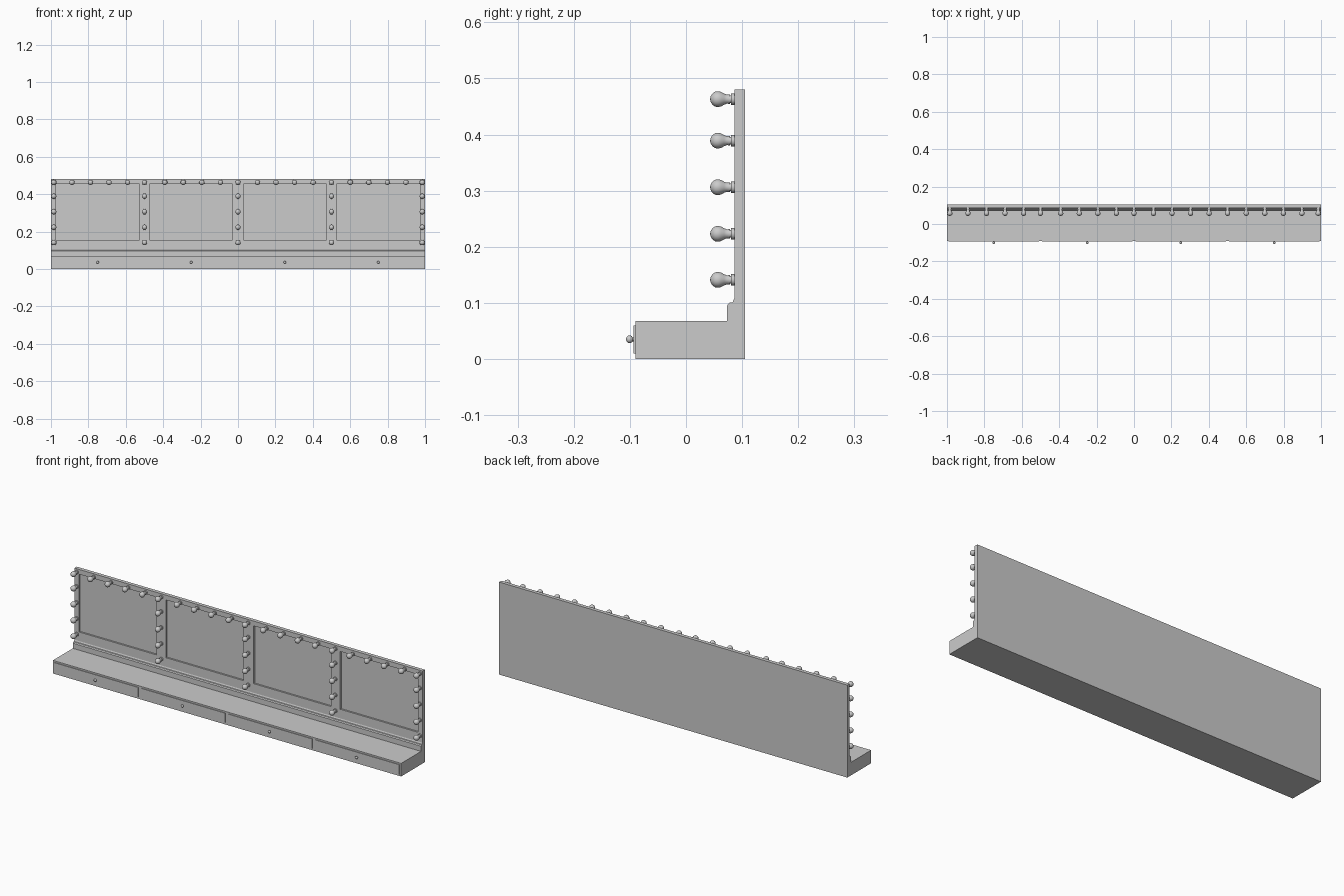
import bpy, bmesh
from math import pi
from mathutils import Vector, Matrix

if "Cube" in bpy.data.objects:
    bpy.data.objects.remove(bpy.data.objects["Cube"])


def make_object(name, bm):
    bmesh.ops.recalc_face_normals(bm, faces=bm.faces)
    mesh = bpy.data.meshes.new(name)
    bm.to_mesh(mesh)
    bm.free()
    ob = bpy.data.objects.new(name, mesh)
    bpy.context.collection.objects.link(ob)
    return ob


def extrude_profile(name, points, x0, x1):
    bm = bmesh.new()
    face = bm.faces.new([bm.verts.new((x0, y, z)) for y, z in points])
    out = bmesh.ops.extrude_face_region(bm, geom=[face])
    verts = [v for v in out["geom"] if isinstance(v, bmesh.types.BMVert)]
    bmesh.ops.translate(bm, verts=verts, vec=(x1 - x0, 0, 0))
    return make_object(name, bm)


def add_box(bm, lo, hi):
    lo, hi = Vector(lo), Vector(hi)
    size = hi - lo
    mat = Matrix.Translation((lo + hi) / 2) @ Matrix.Diagonal((*size, 1))
    bmesh.ops.create_cube(bm, size=1, matrix=mat)


def lathe_mesh(name, profile, sides):
    # profile of (y, radius) turned about the y axis
    bm = bmesh.new()
    verts = [bm.verts.new((r, y, 0)) for y, r in profile]
    edges = [bm.edges.new(p) for p in zip(verts, verts[1:])]
    bmesh.ops.spin(bm, geom=verts + edges, cent=(0, 0, 0), axis=(0, 1, 0),
                   angle=2 * pi, steps=sides)
    bmesh.ops.remove_doubles(bm, verts=bm.verts, dist=1e-5)
    bmesh.ops.recalc_face_normals(bm, faces=bm.faces)
    mesh = bpy.data.meshes.new(name)
    bm.to_mesh(mesh)
    bm.free()
    mesh.shade_smooth()
    mesh.set_sharp_from_angle(angle=pi / 4)
    return mesh


def place(name, mesh, x, y, z):
    ob = bpy.data.objects.new(name, mesh)
    ob.location = (x, y, z)
    bpy.context.collection.objects.link(ob)


# Shelf and upright back in one L-shaped section with a stepped moulding
section = [(0.105, 0), (0.105, 0.48), (0.086, 0.48), (0.086, 0.108),
           (0.083, 0.101), (0.077, 0.100), (0.073, 0.095), (0.073, 0.068),
           (-0.09, 0.068), (-0.09, 0)]
body = extrude_profile("shelf_and_back", section, -1, 1)

# Four recessed mirror openings
bm = bmesh.new()
for x0, x1 in ((-0.973, -0.527), (-0.473, -0.03), (0.03, 0.473), (0.527, 0.973)):
    add_box(bm, (x0, 0.05, 0.155), (x1, 0.095, 0.455))
cutter = make_object("mirror_cutter", bm)
cutter.hide_render = True
cutter.hide_viewport = True
cut = body.modifiers.new("mirror_recesses", "BOOLEAN")
cut.operation = "DIFFERENCE"
cut.solver = "EXACT"
cut.object = cutter

# Drawer fronts and knobs
knob = lathe_mesh("drawer_knob", [(-0.0135, 0), (-0.0125, 0.004), (-0.0095, 0.0065),
                                  (-0.006, 0.007), (-0.003, 0.0055), (-0.0015, 0.0035),
                                  (0.001, 0.0035)], 16)
for i in range(4):
    cx = -0.75 + 0.5 * i
    bm = bmesh.new()
    add_box(bm, (cx - 0.241, -0.0935, 0.010), (cx + 0.241, -0.089, 0.060))
    make_object("drawer_front", bm)
    place("drawer_knob", knob, cx, -0.0935, 0.035)

# Light bulbs: glass globe, neck and socket collar
bulb = lathe_mesh("light_bulb", [(-0.043, 0), (-0.042, 0.005), (-0.039, 0.0098),
                                 (-0.0345, 0.0132), (-0.029, 0.0141), (-0.0235, 0.0130),
                                 (-0.018, 0.0098), (-0.013, 0.0080), (-0.0075, 0.0085),
                                 (-0.0075, 0.0065), (-0.006, 0.0065), (-0.006, 0.0100),
                                 (0.001, 0.0100)], 20)
columns = {0: -0.985, 5: -0.5, 10: 0, 15: 0.5, 20: 0.985}
for i in range(21):
    x = columns.get(i, -0.987 + 0.0992 * i)
    place("light_bulb", bulb, x, 0.086, 0.463)
    if i in columns:
        for z in (0.389, 0.306, 0.223, 0.141):
            place("light_bulb", bulb, x, 0.086, z)
